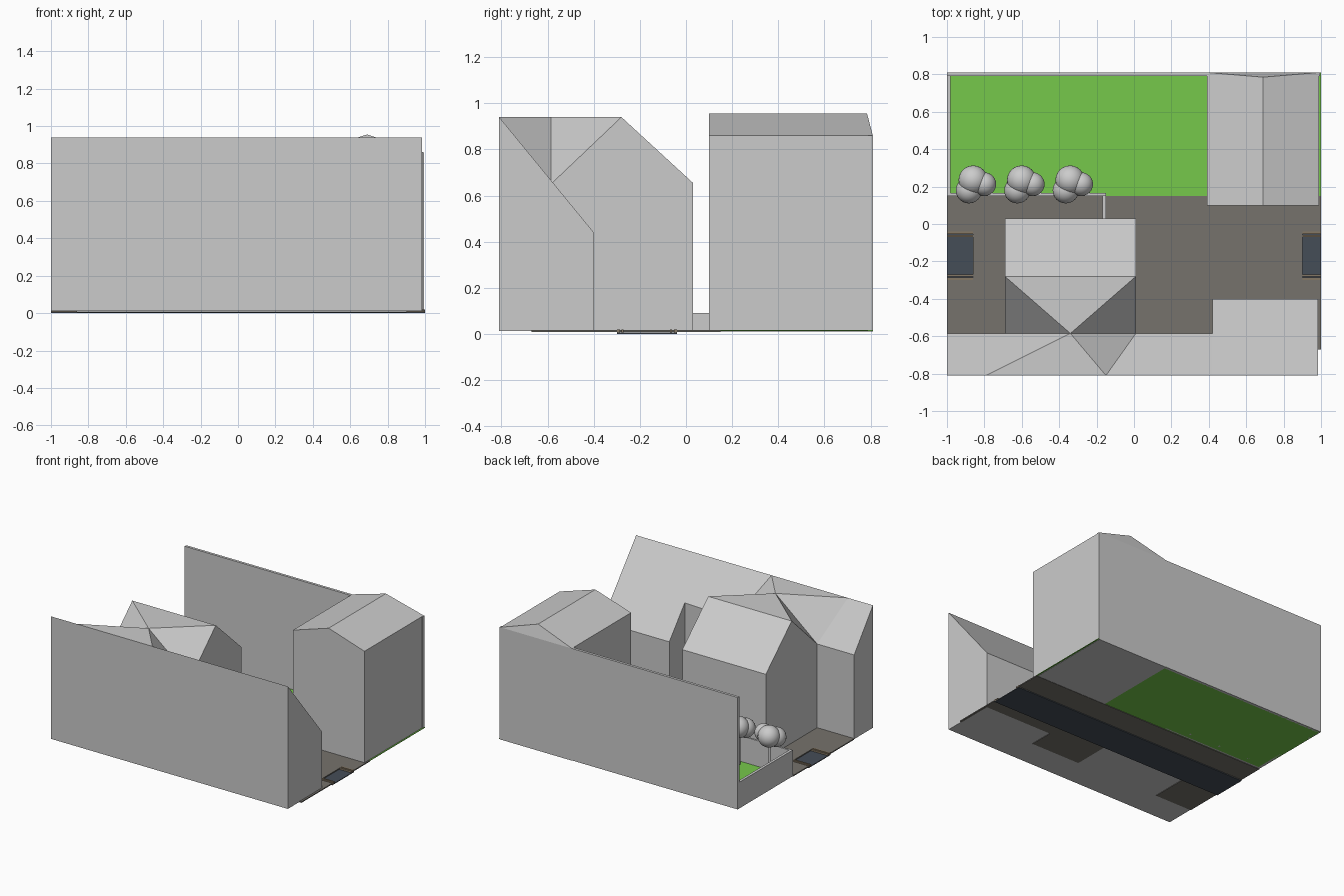
import bpy, bmesh
from mathutils import Vector

if "Cube" in bpy.data.objects:
    bpy.data.objects.remove(bpy.data.objects["Cube"])

BASE = 0.012


def material(name, rgb):
    m = bpy.data.materials.new(name)
    m.diffuse_color = (*rgb, 1)
    m.use_nodes = True
    m.node_tree.nodes["Principled BSDF"].inputs["Base Color"].default_value = m.diffuse_color
    return m


paving = material("paving", (0.18, 0.17, 0.15))
grass = material("grass", (0.18, 0.58, 0.07))
asphalt = material("asphalt", (0.06, 0.075, 0.095))
kerb_mat = material("kerb_stone", (0.24, 0.19, 0.13))


def from_polys(name, polys, mat=None):
    bm = bmesh.new()
    for p in polys:
        bm.faces.new([bm.verts.new(v) for v in p])
    bmesh.ops.remove_doubles(bm, verts=bm.verts, dist=1e-4)
    bmesh.ops.recalc_face_normals(bm, faces=bm.faces)
    me = bpy.data.meshes.new(name)
    bm.to_mesh(me)
    bm.free()
    ob = bpy.data.objects.new(name, me)
    bpy.context.collection.objects.link(ob)
    if mat:
        me.materials.append(mat)
    return ob


def box(name, x0, x1, y0, y1, z0, z1, mat=None):
    lo = [(x0, y0, z0), (x1, y0, z0), (x1, y1, z0), (x0, y1, z0)]
    hi = [(x, y, z1) for x, y, _ in lo]
    sides = [[lo[i], lo[(i + 1) % 4], hi[(i + 1) % 4], hi[i]] for i in range(4)]
    return from_polys(name, [lo, hi] + sides, mat)


def down(p):
    return (p[0], p[1], BASE)


def wall(*top):
    return list(top) + [down(top[-1]), down(top[0])]


# Front building: long lean-to roof with a rear wing and skewed cross ridge
F, E, R = -0.81, -0.585, -0.28
t0, a, b, c, d, t1 = [(x, F, 0.94) for x in (-1, -0.79, -0.46, -0.15, 0.42, 0.985)]
e0, g, h, i = (-1, E, 0.65), (-0.69, E, 0.65), (0.01, E, 0.65), (0.42, E, 0.665)
j, k = (0.42, -0.40, 0.44), (0.985, -0.40, 0.44)
p = (-0.34, E, 0.94)
q, r, s = [(x, R, 0.94) for x in (-0.69, -0.34, 0.01)]
u, v = (-0.69, 0.03, 0.655), (0.01, 0.03, 0.655)
roof = [[t0, a, g, e0], [a, b, p], [a, p, g], [b, c, p], [c, h, p],
        [c, d, i, h], [d, t1, k, j, i],
        [q, r, p], [q, p, g], [r, s, p], [s, h, p], [q, u, v, s, r]]
walls = [wall(t0, a, b, c, d, t1), wall(t1, k), wall(k, j), wall(j, i), wall(i, h),
         wall(h, s, v), wall(v, u), wall(u, q, g), wall(g, e0), wall(e0, t0)]
floor = [[down(x) for x in (t0, t1, k, j, i, h, v, u, g, e0)]]
from_polys("front_building", roof + walls + floor)

# Rear building: shallow gable, small hip against the boundary wall
BASE = 0.010
n0, n1 = (0.39, 0.10, 0.86), (0.99, 0.10, 0.86)
m0, m1 = (0.39, 0.81, 0.86), (0.99, 0.81, 0.86)
r0, r1 = (0.69, 0.10, 0.955), (0.69, 0.785, 0.955)
from_polys("rear_building", [
    wall(n0, r0, n1), wall(n1, m1), wall(m1, m0), wall(m0, n0),
    [n0, r0, r1, m0], [n1, r0, r1, m1], [m0, r1, m1],
    [down(x) for x in (n0, n1, m1, m0)]])

# Boundary walls
box("rear_boundary_wall", -1, 0.995, 0.79, 0.81, 0.012, 0.86)
box("left_garden_wall", -1, -0.98, 0.15, 0.79, 0.012, 0.21)
box("front_garden_wall", -0.98, -0.15, 0.15, 0.165, 0.012, 0.21)
box("wall_stub", -0.168, -0.15, 0.03, 0.15, 0.012, 0.09)

# Ground
box("lawn", -1, 1, 0.15, 0.81, 0.012, 0.016, grass)
for n, rect in enumerate([(-1, -0.69, -0.585, -0.30), (0.01, 0.42, -0.585, -0.30),
                          (0.42, 1, -0.40, -0.30), (0.985, 1, -0.67, -0.40),
                          (-0.86, 0.90, -0.30, -0.04), (-1, 1, -0.04, 0.15)]):
    box(f"paving_{n}", *rect, 0.008, 0.016, paving)

# Sunken road with kerbs, exposed at both ends
box("road", -1, 1, -0.30, -0.04, 0.0, 0.006, asphalt)
for ex, (x0, x1) in enumerate([(-1, -0.86), (0.90, 1)]):
    for ky, (y0, y1) in enumerate([(-0.30, -0.287), (-0.28, -0.27), (-0.07, -0.06), (-0.053, -0.04)]):
        box(f"kerb_{ex}_{ky}", x0, x1, y0, y1, 0.004, 0.019, kerb_mat)

# Trees: thin trunk and three-ball crown
for n in range(3):
    x = -0.85 + 0.259 * n
    bpy.ops.mesh.primitive_cylinder_add(vertices=12, radius=0.009, depth=0.27, location=(x, 0.21, 0.147))
    bpy.context.object.name = f"tree_trunk_{n}"
    for m, (dx, dy, z, rad) in enumerate([(-0.01, 0.235, 0.31, 0.078), (-0.033, 0.18, 0.29, 0.07),
                                          (0.05, 0.213, 0.315, 0.063)]):
        bpy.ops.mesh.primitive_uv_sphere_add(segments=24, ring_count=16, radius=rad, location=(x + dx, dy, z))
        bpy.context.object.name = f"tree_crown_{n}_{m}"
        bpy.ops.object.shade_smooth()
